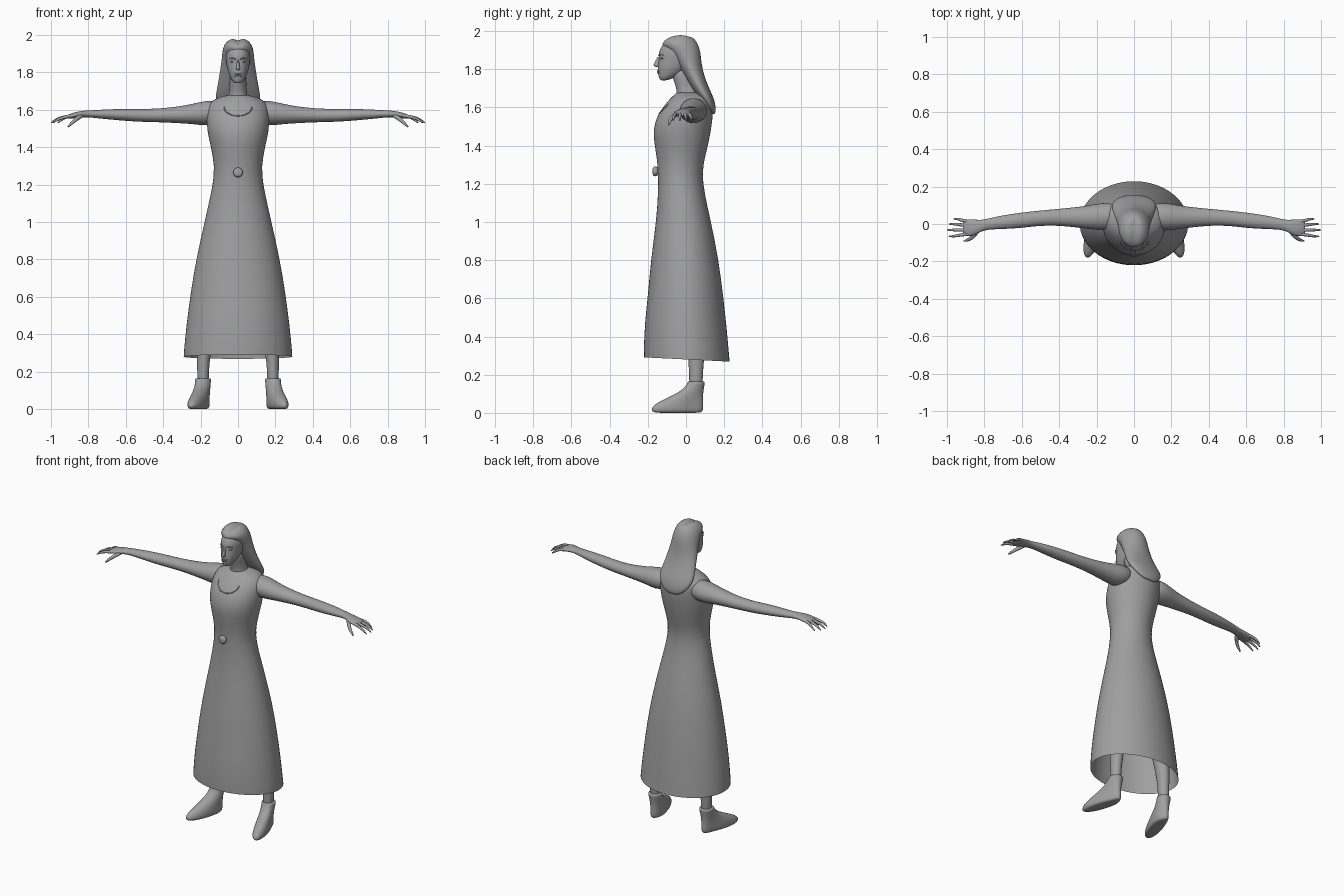
import bpy, bmesh, math
from mathutils import Vector
from mathutils.bvhtree import BVHTree

grey = bpy.data.materials.new("plain grey")
grey.diffuse_color = (0.35, 0.35, 0.35, 1)


def loft(name, rings, n=16, caps=(True, True), warp=None, sub=1):
    """Skin a row of ellipses, each (centre, half axis u, half axis v)."""
    bm = bmesh.new()
    rows = []
    for c, u, v in rings:
        c, u, v = Vector(c), Vector(u), Vector(v)
        rows.append([bm.verts.new(c + u * math.cos(2 * math.pi * i / n)
                                  + v * math.sin(2 * math.pi * i / n)) for i in range(n)])
    for a, b in zip(rows, rows[1:]):
        for i in range(n):
            j = (i + 1) % n
            bm.faces.new((a[i], a[j], b[j], b[i]))
    for use, row, ring in zip(caps, (rows[0], rows[-1]), (rings[0], rings[-1])):
        if use:
            mid = bm.verts.new(ring[0])
            for i in range(n):
                bm.faces.new((row[i], row[(i + 1) % n], mid))
    if warp:
        for vert in bm.verts:
            warp(vert.co)
    bmesh.ops.recalc_face_normals(bm, faces=bm.faces)
    me = bpy.data.meshes.new(name)
    bm.to_mesh(me)
    bm.free()
    me.materials.append(grey)
    for p in me.polygons:
        p.use_smooth = True
    ob = bpy.data.objects.new(name, me)
    bpy.context.collection.objects.link(ob)
    if sub:
        ob.modifiers.new("smooth", 'SUBSURF').levels = sub
        ob.modifiers["smooth"].render_levels = sub
    return ob


def stack(rows, cx=0):
    """Level ellipses from (z, half width, front y, back y)."""
    return [((cx, (f + b) / 2, z), (w, 0, 0), (0, (b - f) / 2, 0)) for z, w, f, b in rows]


def tube(name, pts, n=8):
    """Round tube through (x, y, z, radius) points."""
    rings = []
    for i, p in enumerate(pts):
        d = Vector(pts[min(i + 1, len(pts) - 1)][:3]) - Vector(pts[max(i - 1, 0)][:3])
        u = d.cross(Vector((0.01, 0.3, 1))).normalized()
        v = d.cross(u).normalized()
        rings.append((p[:3], u * p[3], v * p[3]))
    return loft(name, rings, n)


# Dress, open at the hem, which dips toward the back
def dip_hem(co):
    if co.z < 0.5:
        co.z -= 0.05 * co.y


dress = loft("dress", stack([
    (0.28, .292, -.222, .23), (0.32, .29, -.222, .226), (0.45, .277, -.218, .215),
    (0.62, .255, -.2, .195), (0.8, .225, -.185, .172), (1.0, .18, -.157, .132),
    (1.15, .145, -.146, .097), (1.26, .126, -.146, .084), (1.34, .133, -.154, .1),
    (1.42, .15, -.168, .12), (1.49, .166, -.173, .133), (1.56, .168, -.15, .142),
    (1.61, .165, -.115, .142), (1.645, .148, -.085, .132), (1.668, .1, -.06, .11),
    (1.68, .058, -.048, .08)]), 32, (False, True), dip_hem)

# Belt and round buckle
loft("belt", stack([(1.25, .131, -.149, .09), (1.275, .131, -.15, .091)]), 32, (False, False))
loft("buckle", [((0, y, 1.265), (r, 0, 0), (0, 0, r)) for y, r in
                ((-.145, .02), (-.156, .027), (-.168, .027), (-.175, .017))], 14)

# Neckline trim laid on the chest
bpy.context.view_layer.update()
chest = BVHTree.FromObject(dress, bpy.context.evaluated_depsgraph_get())
trim = []
for i in range(13):
    a = math.pi * i / 12
    x, z = .076 * math.cos(a), 1.617 - .05 * math.sin(a)
    hit = chest.ray_cast(Vector((x, -1, z)), Vector((0, 1, 0)))[0]
    if hit:
        trim.append((x, hit.y, z, .004))
tube("neckline_trim", trim, 6)

# Neck and head
loft("neck", stack([(1.62, .07, -.05, .09), (1.665, .056, -.05, .075), (1.7, .046, -.05, .06),
                    (1.75, .045, -.07, .045), (1.8, .045, -.08, .03)]), 16)
loft("head", stack([
    (1.742, .018, -.135, -.1), (1.755, .032, -.143, -.06), (1.785, .048, -.148, -.01),
    (1.82, .058, -.149, .03), (1.845, .062, -.143, .045), (1.87, .065, -.144, .05),
    (1.9, .066, -.142, .055), (1.94, .055, -.115, .05), (1.965, .03, -.08, .02)]), 24)
loft("nose", stack([(1.812, .008, -.158, -.13), (1.818, .013, -.174, -.13),
                    (1.83, .01, -.168, -.13), (1.865, .006, -.151, -.13)]), 10)
for i, z in enumerate((1.781, 1.791)):
    loft(("lower_lip", "upper_lip")[i], [((x, -.148 + abs(x) * .25, z), (0, .006, 0),
         (0, 0, .005 - abs(x) * .15)) for x in (-.02, -.01, 0, .01, .02)], 8)

# Long hair hanging down the back, with a centre parting
def parting(co):
    if co.z > 1.9 and co.y < .03:
        co.z -= .014 * math.exp(-(co.x / .018) ** 2)


loft("hair", stack([
    (1.565, .035, .132, .15), (1.58, .07, .118, .158), (1.62, .106, .088, .154),
    (1.66, .122, .06, .141), (1.7, .116, .03, .122), (1.75, .106, .0, .102),
    (1.8, .098, -.03, .087), (1.85, .09, -.06, .08), (1.89, .086, -.085, .076),
    (1.92, .083, -.122, .068), (1.945, .076, -.13, .056), (1.97, .055, -.1, .036),
    (1.983, .03, -.06, .005)]), 24, warp=parting)

for side, s in (("left", 1), ("right", -1)):
    # Eyes and brows
    loft(side + "_eye", [((s * (.028 + d), -.131 + abs(d) * .3 + .004, 1.857), (0, .009, 0),
         (0, 0, .006 - abs(d) * .3)) for d in (-.013, -.006, 0, .006, .013)], 8)
    tube(side + "_brow", [(s * .012, -.144, 1.871, .004), (s * .028, -.137, 1.877, .005),
                          (s * .046, -.119, 1.873, .003)], 6)

    # Arm and palm
    loft(side + "_arm", [((s * x, y, z), (0, ry, 0), (0, 0, rz)) for x, y, z, ry, rz in (
        (.09, .04, 1.59, .07, .06), (.17, .04, 1.582, .077, .07), (.24, .036, 1.578, .064, .055),
        (.32, .036, 1.573, .054, .045), (.42, .036, 1.57, .044, .037),
        (.52, .03, 1.57, .041, .035), (.6, .02, 1.573, .042, .033),
        (.7, .01, 1.576, .038, .027), (.78, 0, 1.578, .029, .02),
        (.82, -.01, 1.578, .031, .018), (.86, -.02, 1.574, .046, .017),
        (.895, -.02, 1.566, .046, .014), (.915, -.02, 1.562, .038, .009))], 16)

    # Fingers and thumb
    for i, (y0, y1, tip) in enumerate(((.014, .027, .965), (-.008, 0, .99),
                                       (-.032, -.032, 1.0), (-.053, -.066, .99))):
        tube(f"{side}_finger_{i + 1}", [
            (s * .88, y0, 1.568, .011), (s * .92, y0 * .7 + y1 * .3, 1.564, .01),
            (s * (tip - .03), y1, 1.552, .008), (s * tip, y1, 1.53, .004)])
    tube(side + "_thumb", [(s * .83, -.03, 1.572, .013), (s * .86, -.068, 1.555, .013),
                           (s * .885, -.086, 1.532, .01), (s * .91, -.091, 1.508, .005)])

    # Leg
    loft(side + "_leg", [((s * x, y, z), (rx, 0, 0), (0, ry, 0)) for x, y, z, rx, ry in (
        (.187, .052, .1, .032, .036), (.187, .052, .2, .031, .036), (.184, .054, .3, .038, .044),
        (.17, .05, .42, .05, .055), (.15, .03, .55, .05, .052), (.12, .01, .72, .06, .065),
        (.09, 0, .92, .075, .08))], 14)

    # Ankle shoe with the toe turned outward
    def splay(co, s=s):
        co.x += s * max(0, .04 - co.y) * .28

    loft(side + "_shoe", stack([
        (.0, .036, -.165, .08), (.008, .046, -.182, .09), (.03, .048, -.183, .093),
        (.055, .046, -.15, .092), (.085, .043, -.085, .09), (.115, .042, -.025, .092),
        (.15, .043, .006, .098), (.163, .043, .008, .099), (.165, .036, .014, .092)],
        s * .187), 20, warp=splay)
